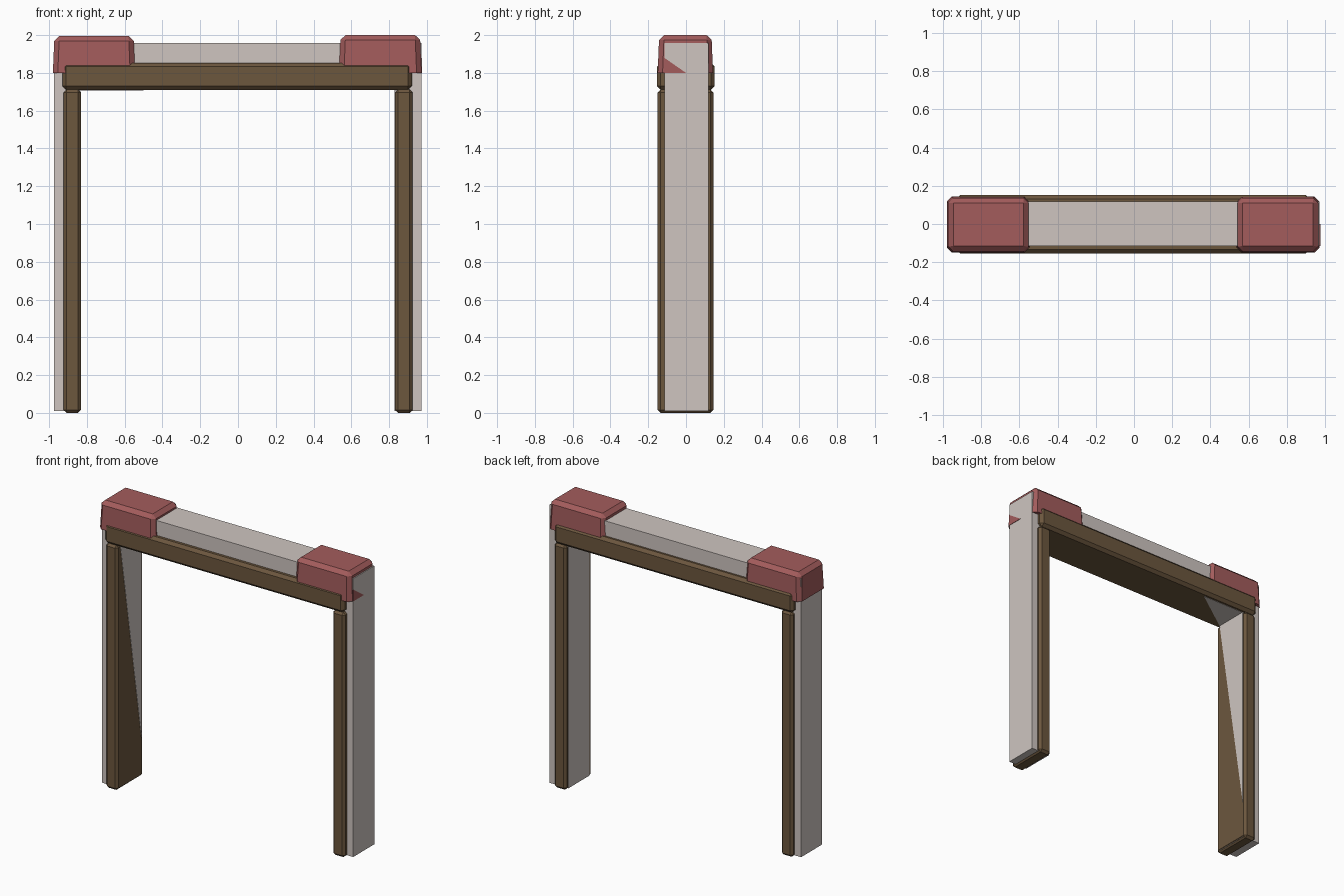
import bpy
import bmesh
from mathutils import Vector

cube = bpy.data.objects.get("Cube")
if cube:
    bpy.data.objects.remove(cube, do_unlink=True)


def material(name, colour):
    mat = bpy.data.materials.new(name)
    mat.use_nodes = True
    mat.diffuse_color = (*colour, 1)
    mat.node_tree.nodes["Principled BSDF"].inputs["Base Color"].default_value = (*colour, 1)
    return mat


PLASTER = material("pale plaster", (0.62, 0.56, 0.53))
WOOD = material("brown wood", (0.15, 0.095, 0.048))
RED = material("dull red", (0.366, 0.107, 0.107))


def finish(bm, name, mat):
    bmesh.ops.recalc_face_normals(bm, faces=bm.faces)
    mesh = bpy.data.meshes.new(name)
    bm.to_mesh(mesh)
    bm.free()
    mesh.materials.append(mat)
    obj = bpy.data.objects.new(name, mesh)
    bpy.context.collection.objects.link(obj)
    return obj


def block(name, lo, hi, mat, bevel=0, flat_base=False, taper=0):
    """Box between two corners with chamfered edges and an optional narrower top."""
    lo, hi = Vector(lo), Vector(hi)
    mid, size = (lo + hi) / 2, hi - lo
    bm = bmesh.new()
    bmesh.ops.create_cube(bm, size=1)
    for v in bm.verts:
        inset = taper if v.co.z > 0 else 0
        v.co = Vector((mid.x + v.co.x * (size.x - 2 * inset),
                       mid.y + v.co.y * (size.y - 2 * inset),
                       mid.z + v.co.z * size.z))
    if bevel:
        edges = [e for e in bm.edges
                 if not flat_base or max(v.co.z for v in e.verts) > mid.z]
        bmesh.ops.bevel(bm, geom=edges, offset=bevel, segments=1,
                        affect='EDGES', clamp_overlap=True)
    return finish(bm, name, mat)


def prism(name, points, direction, mat):
    """Extrude a flat outline along a direction."""
    bm = bmesh.new()
    face = bm.faces.new([bm.verts.new(p) for p in points])
    geom = bmesh.ops.extrude_face_region(bm, geom=[face])["geom"]
    moved = [g for g in geom if isinstance(g, bmesh.types.BMVert)]
    bmesh.ops.translate(bm, verts=moved, vec=direction)
    return finish(bm, name, mat)


# Plaster surround: one upside-down U
outline = [(-0.973, 0.01), (-0.973, 1.957), (0.972, 1.957), (0.972, 0.01),
           (0.828, 0.01), (0.828, 1.72), (-0.836, 1.72), (-0.836, 0.01)]
prism("plaster_surround", [(x, -0.115, z) for x, z in outline], (0, 0.233, 0), PLASTER)

# Timber jambs and lintel, proud of the plaster front and back
block("right_jamb", (-0.923, -0.15, 0), (-0.832, 0.145, 1.712), WOOD, 0.016)
block("left_jamb", (0.831, -0.15, 0), (0.925, 0.145, 1.712), WOOD, 0.016)
block("lintel", (-0.93, -0.154, 1.71), (0.92, 0.152, 1.853), WOOD, 0.02)

# Red corner caps
block("right_cap", (-0.98, -0.15, 1.8), (-0.545, 0.143, 1.995), RED, 0.026, True, 0.008)
block("left_cap", (0.535, -0.15, 1.8), (0.9715, 0.143, 2.0), RED, 0.026, True, 0.008)

# Thin patches where plaster and red show on the flush faces
prism("jamb_plaster_patch", [(-0.834, -0.115, 1.71), (-0.834, 0.12, 1.71),
                             (-0.834, 0.12, 0.27)], (0.004, 0, 0), PLASTER)
prism("lintel_plaster_patch", [(-0.83, -0.115, 1.712), (-0.83, 0.118, 1.712),
                               (-0.5, 0.118, 1.712)], (0, 0, -0.004), PLASTER)
prism("left_cap_patch", [(0.970, -0.115, 1.88), (0.970, -0.115, 1.8),
                         (0.970, 0.0, 1.8)], (0.005, 0, 0), RED)
